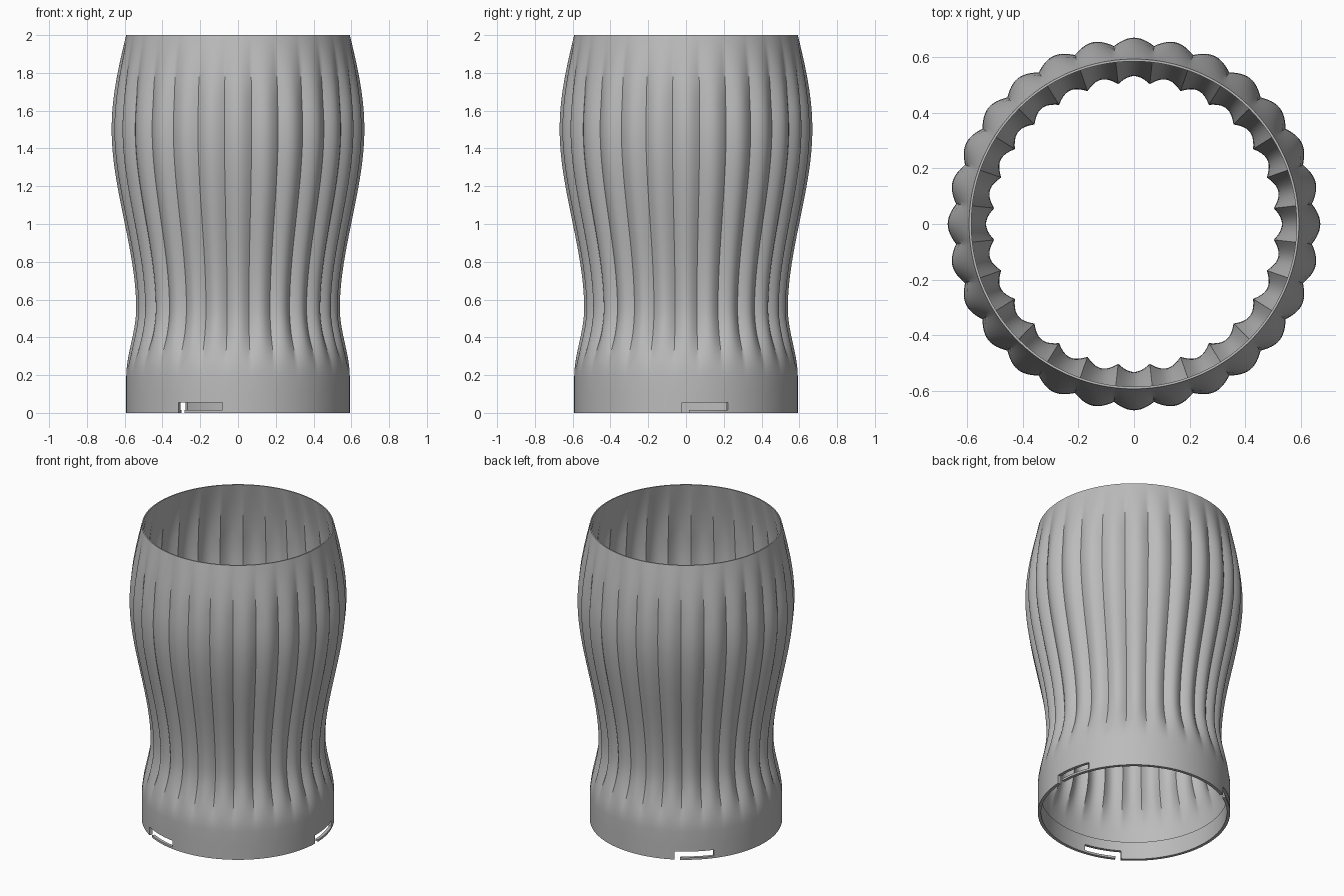
import bpy, bmesh, math

if "Cube" in bpy.data.objects:
    bpy.data.objects.remove(bpy.data.objects["Cube"])

LOBES, STEPS = 28, 12
COLUMNS = LOBES * STEPS
BASE_R, BASE_TOP, HEIGHT = 0.592, 0.19, 2.0
FLUTE_DEPTH, WALL, BASE_WALL = 0.026, 0.008, 0.02

material = bpy.data.materials.new("light_grey")
material.use_nodes = True
colour = (0.5, 0.5, 0.5, 1)
material.diffuse_color = colour
material.node_tree.nodes["Principled BSDF"].inputs["Base Color"].default_value = colour


def ease(t):
    t = max(0.0, min(1.0, t))
    return t * t * (3 - 2 * t)


def body_radius(z):
    """Waisted belly curve of the ridges above the plain base."""
    if z <= BASE_TOP:
        return BASE_R
    if z < 0.55:
        return BASE_R - 0.053 * ease((z - BASE_TOP) / (0.55 - BASE_TOP))
    if z < 1.5:
        return 0.539 + 0.13 * ease((z - 0.55) / 0.95)
    return 0.669 - 0.077 * math.sin((z - 1.5) * math.pi / 2.0) ** 2 * 2


def wall_radius(z, angle):
    fade = ease((z - BASE_TOP) / 0.25) * min(1.0, (HEIGHT - z) / 0.35)
    groove = 1 - abs(math.cos(angle * LOBES / 2))
    return body_radius(z) - FLUTE_DEPTH * fade * groove


def object_from(bm, name):
    bmesh.ops.recalc_face_normals(bm, faces=bm.faces)
    mesh = bpy.data.meshes.new(name)
    bm.to_mesh(mesh)
    bm.free()
    obj = bpy.data.objects.new(name, mesh)
    bpy.context.collection.objects.link(obj)
    mesh.materials.append(material)
    return obj


# Fluted shell: outer wall going up, inner wall coming down, thicker at the base
heights = [BASE_TOP + (HEIGHT - BASE_TOP) * i / 48 for i in range(49)]
rows = [(0, 0), (0.1, 0)] + [(z, 0) for z in heights]
rows += [(z, WALL) for z in reversed(heights)]
rows += [(0.12, WALL), (0.12, BASE_WALL), (0, BASE_WALL)]
bm = bmesh.new()
rings = []
for z, inset in rows:
    ring = []
    for c in range(COLUMNS):
        a = math.tau * c / COLUMNS
        r = wall_radius(z, a) - inset
        ring.append(bm.verts.new((r * math.cos(a), r * math.sin(a), z)))
    rings.append(ring)
for lower, upper in zip(rings, rings[1:] + rings[:1]):
    for c in range(COLUMNS):
        n = (c + 1) % COLUMNS
        bm.faces.new((lower[c], lower[n], upper[n], upper[c]))
shell = object_from(bm, "fluted_shell")


def arc_block(bm, start, end, low, high, inner=0.5, outer=0.7):
    """Curved block between two angles in degrees."""
    count = 12
    sections = []
    for i in range(count + 1):
        a = math.radians(start + (end - start) * i / count)
        corners = ((inner, low), (outer, low), (outer, high), (inner, high))
        sections.append([bm.verts.new((r * math.cos(a), r * math.sin(a), z))
                         for r, z in corners])
    for s, t in zip(sections, sections[1:]):
        for k in range(4):
            m = (k + 1) % 4
            bm.faces.new((s[k], s[m], t[m], t[k]))
    bm.faces.new(sections[0])
    bm.faces.new(sections[-1])


# Three bayonet slots: a long arc with a narrow entry at one end
def cut(blocks):
    bm = bmesh.new()
    for block in blocks:
        arc_block(bm, *block)
    cutter = object_from(bm, "slot_cutter")
    cutter.hide_render = True
    mod = shell.modifiers.new("slots", "BOOLEAN")
    mod.operation, mod.solver, mod.object = "DIFFERENCE", "EXACT", cutter
    bpy.context.view_layer.objects.active = shell
    bpy.ops.object.modifier_apply(modifier=mod.name)
    bpy.data.objects.remove(cutter)


starts = (-2, 118, 238)
cut([(s, s + 24, 0.014, 0.056) for s in starts])
cut([(s, s + 3.5, -0.05, 0.03) for s in starts])

# Smooth shading with crisp rims and slots
bpy.ops.object.select_all(action="DESELECT")
shell.select_set(True)
bpy.context.view_layer.objects.active = shell
bpy.ops.object.shade_smooth_by_angle(angle=math.radians(35))
